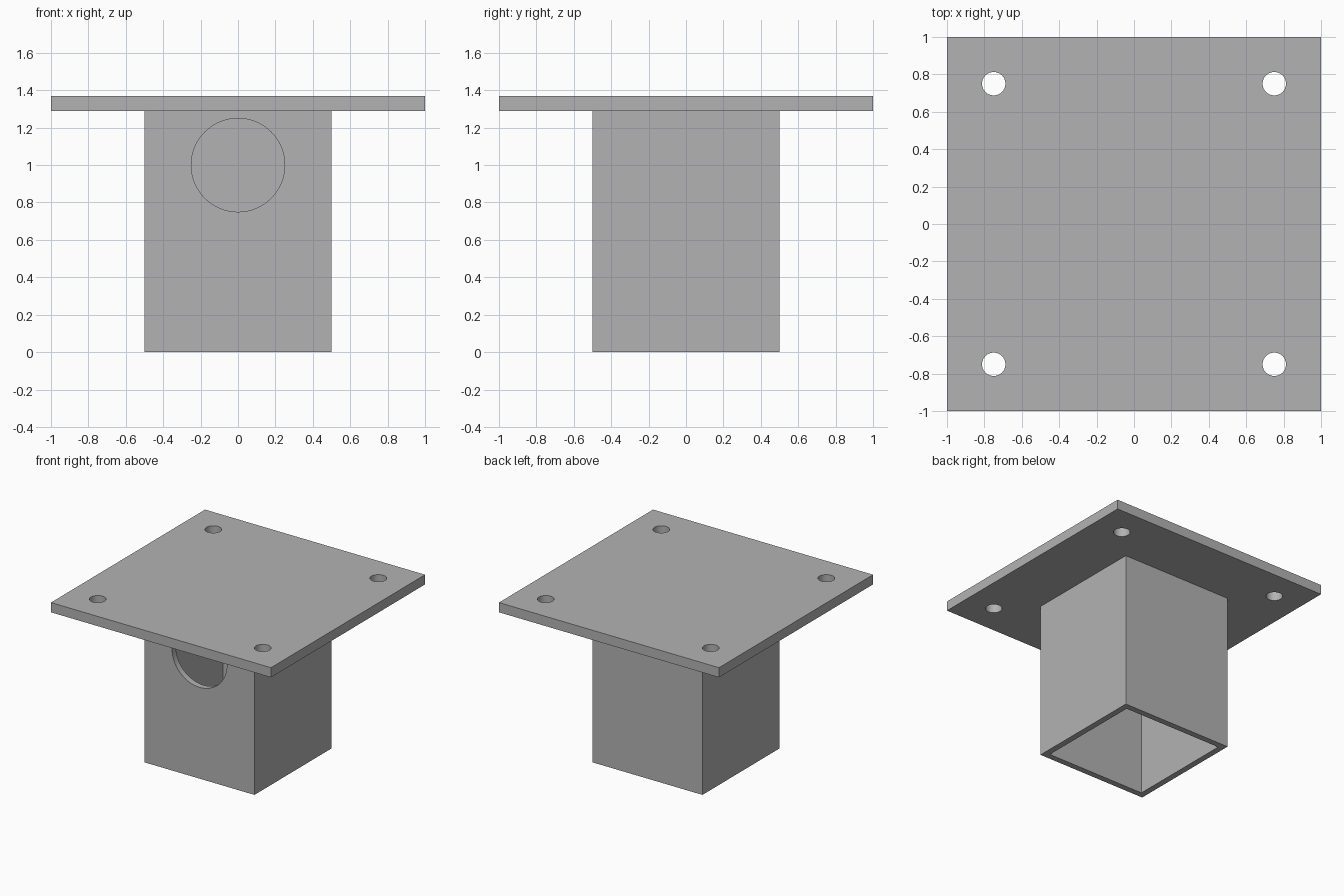
import bpy
import math

cube = bpy.data.objects.get("Cube")
if cube:
    bpy.data.objects.remove(cube, do_unlink=True)

PLATE_BOTTOM, PLATE_TOP = 1.29, 1.37
OUTER, INNER = 1.0, 0.9

steel = bpy.data.materials.new("plain grey steel")
steel.use_nodes = True
grey = (0.45, 0.45, 0.45, 1)
steel.diffuse_color = grey
steel.node_tree.nodes["Principled BSDF"].inputs["Base Color"].default_value = grey


def box(name, width, bottom, top):
    """Square upright box centred on the vertical axis."""
    bpy.ops.mesh.primitive_cube_add(size=1, location=(0, 0, (bottom + top) / 2))
    obj = bpy.context.object
    obj.name = name
    obj.scale = (width, width, top - bottom)
    bpy.ops.object.transform_apply(location=False, rotation=False, scale=True)
    obj.data.materials.append(steel)
    return obj


def drill(name, radius, depth, location, rotation=(0, 0, 0)):
    """Round cutter for a hole."""
    bpy.ops.mesh.primitive_cylinder_add(
        vertices=64, radius=radius, depth=depth, location=location, rotation=rotation)
    obj = bpy.context.object
    obj.name = name
    obj.data.materials.append(steel)
    return obj


def cut(target, cutter):
    """Subtract the cutter and remove it."""
    mod = target.modifiers.new("cut", "BOOLEAN")
    mod.operation = "DIFFERENCE"
    mod.solver = "EXACT"
    mod.object = cutter
    bpy.context.view_layer.objects.active = target
    bpy.ops.object.modifier_apply(modifier=mod.name)
    bpy.data.objects.remove(cutter, do_unlink=True)


def smooth_holes(obj):
    bpy.ops.object.select_all(action="DESELECT")
    obj.select_set(True)
    bpy.context.view_layer.objects.active = obj
    bpy.ops.object.shade_smooth_by_angle(angle=math.radians(30))


# Mounting plate with a bolt hole near each corner
plate = box("mounting_plate", 2, PLATE_BOTTOM, PLATE_TOP)
for x in (-0.75, 0.75):
    for y in (-0.75, 0.75):
        cut(plate, drill("bolt_cutter", 0.0625, 0.4, (x, y, PLATE_TOP)))
smooth_holes(plate)

# Square tube, open at the bottom and closed above by the plate
tube = box("square_tube", OUTER, 0, PLATE_BOTTOM)
cut(tube, box("bore_cutter", INNER, -0.2, PLATE_BOTTOM + 0.2))

# Round opening through the front wall only
cut(tube, drill("opening_cutter", 0.25, 0.3, (0, -OUTER / 2, 1), (math.pi / 2, 0, 0)))
smooth_holes(tube)
